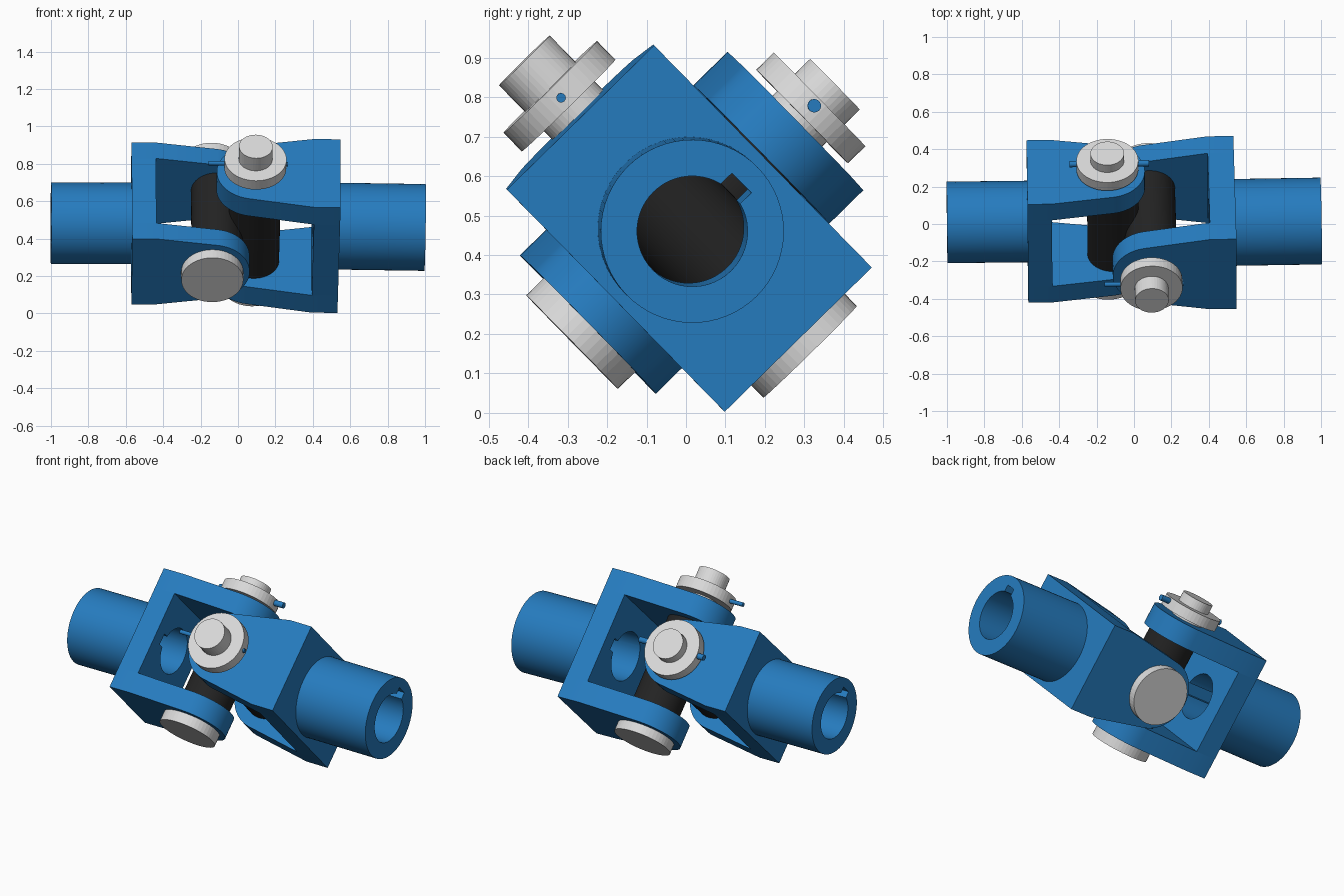
import bpy
import bmesh
from math import radians, cos, sin, pi, asin, atan2
from mathutils import Matrix, Vector

cube = bpy.data.objects.get("Cube")
if cube:
    bpy.data.objects.remove(cube, do_unlink=True)


def material(name, rgb):
    mat = bpy.data.materials.new(name)
    mat.use_nodes = True
    mat.diffuse_color = (*rgb, 1)
    mat.node_tree.nodes["Principled BSDF"].inputs["Base Color"].default_value = (*rgb, 1)
    return mat


BLUE = material("blue paint", (0.019, 0.2, 0.52))
STEEL = material("light steel", (0.7, 0.7, 0.7))
BLACK = material("black rubber", (0.017, 0.017, 0.017))


def arc(r, start, end, n, cx=0.0, cy=0.0):
    return [(cx + r * cos(start + (end - start) * i / n),
             cy + r * sin(start + (end - start) * i / n)) for i in range(n + 1)]


def circle(r, n=48, cx=0.0, cy=0.0):
    return arc(r, 0, 2 * pi, n, cx, cy)[:-1]


def shade(obj):
    bpy.ops.object.select_all(action='DESELECT')
    obj.select_set(True)
    bpy.context.view_layer.objects.active = obj
    bpy.ops.object.shade_smooth_by_angle(angle=radians(30))


def prism(name, outline, axis, lo, hi, frame, mat, smooth=True):
    """Extrude a 2D outline along a local axis from lo to hi."""
    place = {'X': lambda a, b, t: (t, a, b),
             'Y': lambda a, b, t: (a, t, b)}[axis]
    bm = bmesh.new()
    bottom = [bm.verts.new(place(a, b, lo)) for a, b in outline]
    top = [bm.verts.new(place(a, b, hi)) for a, b in outline]
    bm.faces.new(bottom)
    bm.faces.new(top)
    n = len(outline)
    for i in range(n):
        j = (i + 1) % n
        bm.faces.new((bottom[i], bottom[j], top[j], top[i]))
    bmesh.ops.recalc_face_normals(bm, faces=bm.faces)
    mesh = bpy.data.meshes.new(name)
    bm.to_mesh(mesh)
    bm.free()
    mesh.materials.append(mat)
    obj = bpy.data.objects.new(name, mesh)
    obj.matrix_world = frame
    bpy.context.collection.objects.link(obj)
    if smooth:
        shade(obj)
    return obj


def cut(obj, cutter):
    """Subtract the cutter and keep the resulting mesh."""
    mod = obj.modifiers.new("bore", 'BOOLEAN')
    mod.operation = 'DIFFERENCE'
    mod.solver = 'EXACT'
    mod.object = cutter
    bpy.context.view_layer.update()
    graph = bpy.context.evaluated_depsgraph_get()
    mesh = bpy.data.meshes.new_from_object(obj.evaluated_get(graph))
    obj.modifiers.clear()
    obj.data = mesh
    shade(obj)


def frame_from(origin, shaft, pin):
    """Local x runs out along the shaft, local y along the pin."""
    x = Vector(shaft).normalized()
    y = Vector(pin)
    y = (y - x * y.dot(x)).normalized()
    m = Matrix((x, y, x.cross(y))).transposed().to_4x4()
    m.translation = Vector(origin)
    return m


def half_joint(side, frame, half, inner, outer, base, tube_r, bore_r, pin_x, tip_r,
               head_end, washer, pin_end, cotter, hub_x, hub_r):
    x0, x1 = base
    # Keyed bore, notch on the pin head side
    key = 0.25 * bore_r
    a = asin(key / bore_r)
    bore = arc(bore_r, -pi / 2 + a, 1.5 * pi - a, 48)
    bore += [(-bore_r * 1.25, -key), (-bore_r * 1.25, key)]
    bore = bore[:-2] + [(-key, -bore_r * 1.25), (key, -bore_r * 1.25)]
    cutter = prism(side + "_bore_cutter", bore, 'X', x0 - 0.1, 1.1, frame, BLUE)
    cutter.hide_render = True

    # Base plate and shaft sleeve
    plate = prism(side + "_yoke_base",
                  [(-inner, -half), (inner, -half), (inner, half), (-inner, half)],
                  'X', x0, x1, frame, BLUE, False)
    tube = prism(side + "_sleeve", circle(tube_r, 64), 'X', x1, 1.0, frame, BLUE, False)
    for part in (plate, tube):
        cut(part, cutter)
    bpy.data.objects.remove(cutter, do_unlink=True)

    # Tapered arms with rounded tips
    lean = atan2(half - tip_r, x0 - pin_x)
    arm = [(x1, -half), (x1, half), (x0, half)]
    arm += arc(tip_r, pi / 2 + lean, 1.5 * pi - lean, 32, pin_x) + [(x0, -half)]
    for end, sign in (("upper", 1), ("lower", -1)):
        prism(f"{side}_{end}_arm", arm, 'Y', sign * inner, sign * outer, frame, BLUE)

    # Pin, head and washer
    prism(side + "_pin", circle(0.09, 40, pin_x), 'Y', -outer, pin_end, frame, STEEL, False)
    prism(side + "_pin_head", circle(0.166, 48, pin_x), 'Y', -head_end, -outer,
          frame, STEEL, False)
    prism(side + "_washer", circle(0.166, 48, pin_x), 'Y', *washer, frame, STEEL, False)

    # Locking pin through the washer
    mid, y, r = cotter
    prism(side + "_locking_pin", circle(r, 16, y, 0), 'X', mid - 0.213, mid + 0.213,
          frame, BLUE)

    # Central hub barrel
    prism(side + "_hub_barrel", circle(hub_r, 64, hub_x), 'Y', -inner, inner, frame, BLACK)


half_joint("left", frame_from((0, 0, 0.475), (1, 0.016, -0.015), (0, -0.70, 0.714)),
           half=0.261, inner=0.265, outer=0.394, base=(0.40, 0.54),
           tube_r=0.232, bore_r=0.14, pin_x=0.083, tip_r=0.205,
           head_end=0.447, washer=(0.427, 0.493), pin_end=0.587,
           cotter=(0.045, 0.458, 0.012), hub_x=0.087, hub_r=0.138)

half_joint("right", frame_from((0, 0.02, 0.48), (-1, -0.0115, 0.003), (0, 0.714, 0.70)),
           half=0.245, inner=0.247, outer=0.368, base=(0.44, 0.57),
           tube_r=0.218, bore_r=0.131, pin_x=0.14, tip_r=0.2,
           head_end=0.43, washer=(0.386, 0.448), pin_end=0.503,
           cotter=(0.13, 0.426, 0.017), hub_x=0.112, hub_r=0.138)
